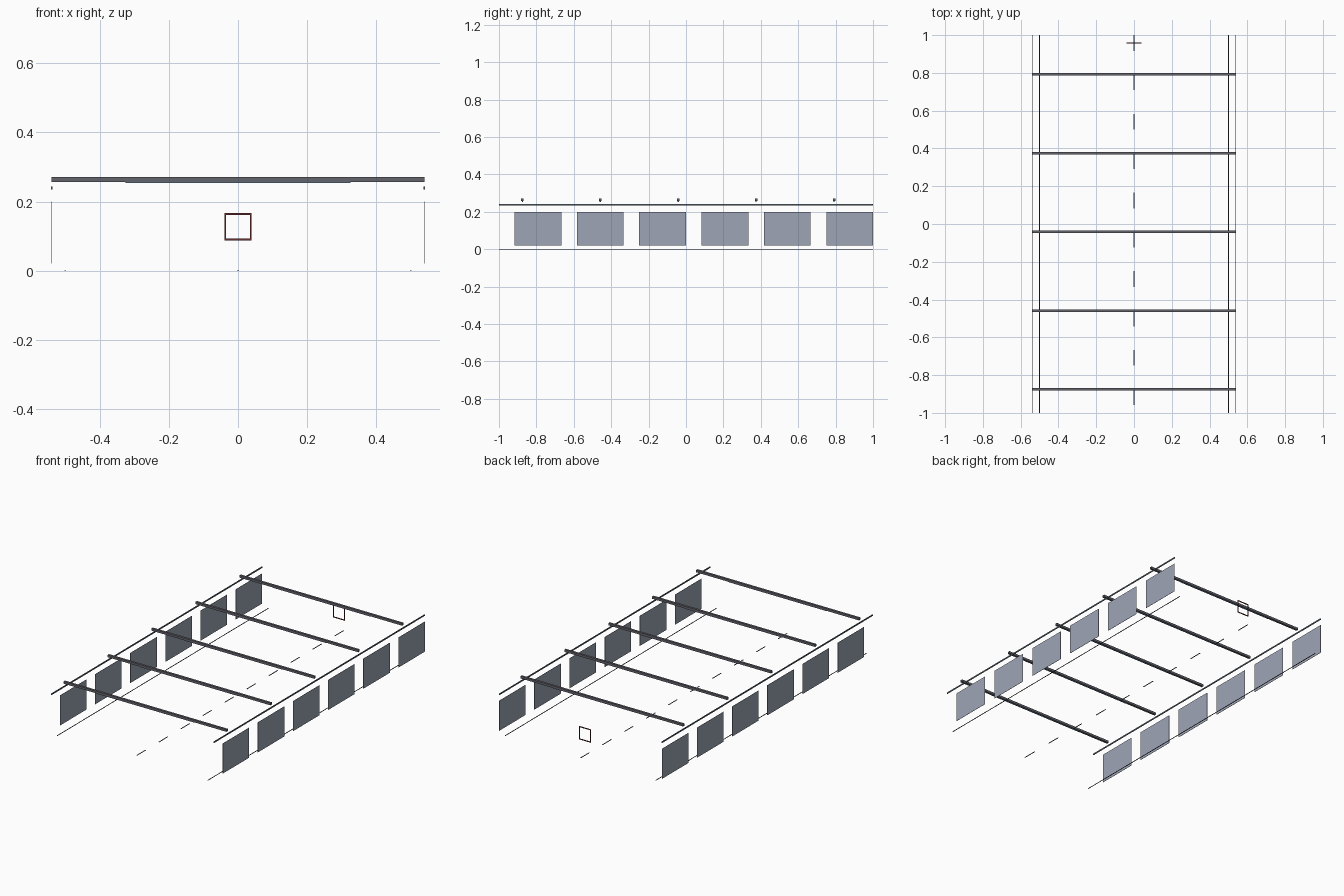
import bpy

if "Cube" in bpy.data.objects:
    bpy.data.objects.remove(bpy.data.objects["Cube"])

# one original unit is 1/12 of the model's half length
U = 1 / 12


def material(name, rgb):
    m = bpy.data.materials.new(name)
    m.diffuse_color = (*rgb, 1)
    m.use_nodes = True
    m.node_tree.nodes["Principled BSDF"].inputs["Base Color"].default_value = m.diffuse_color
    return m


def box(name, center, size, mat):
    bpy.ops.mesh.primitive_cube_add(size=1, location=center)
    o = bpy.context.object
    o.name = name
    o.scale = size
    bpy.ops.object.transform_apply(location=False, rotation=False, scale=True)
    o.data.materials.append(mat)
    return o


panel = material("slate_panel", (0.34, 0.375, 0.46))
metal = material("dark_metal", (0.125, 0.125, 0.15))
rail = material("rail_metal", (0.12, 0.15, 0.18))
black = material("edge_paint", (0.05, 0.06, 0.07))
blue = material("dim_blue", (0.12, 0.2, 0.3))
red = material("dark_red", (0.14, 0.03, 0.03))

# both sides of the corridor
for side, s in (("left", -1), ("right", 1)):
    box(f"{side}_edge_line", (s * 0.5, 0, 0.001), (0.004, 2, 0.002), black)
    box(f"{side}_top_rail", (s * 0.539, 0, 0.239), (0.004, 2, 0.008), rail)
    for i in range(6):
        y = (-9.5 + 4 * i) * U
        box(f"{side}_wall_panel_{i}", (s * 0.54, y, 0.11), (0.0015, 3 * U, 0.18), panel)

# dashed centre line
for i in range(10):
    box(f"centre_dash_{i}", (0, (-11 + 2.5 * i) * U, 0.001), (0.005, U, 0.002), blue)

# overhead beams with slim light strips beneath
for i in range(5):
    y = (-10.5 + 5 * i) * U
    box(f"ceiling_beam_{i}", (0, y, 0.264), (1.081, 0.0135, 0.0135), metal)
    box(f"light_strip_{i}", (0, y, 0.2553), (0.65, 0.006, 0.004), blue)

# square frame at the far end
FY, FZ, R, T = 0.958, 0.127, 0.037, 0.005
for s, a, b in ((-1, "left", "bottom"), (1, "right", "top")):
    box(f"frame_{a}_bar", (s * R, FY, FZ), (T, 0.004, 2 * R + T), red)
    box(f"frame_{b}_bar", (0, FY, FZ + s * R), (2 * R - T, 0.004, T), red)
